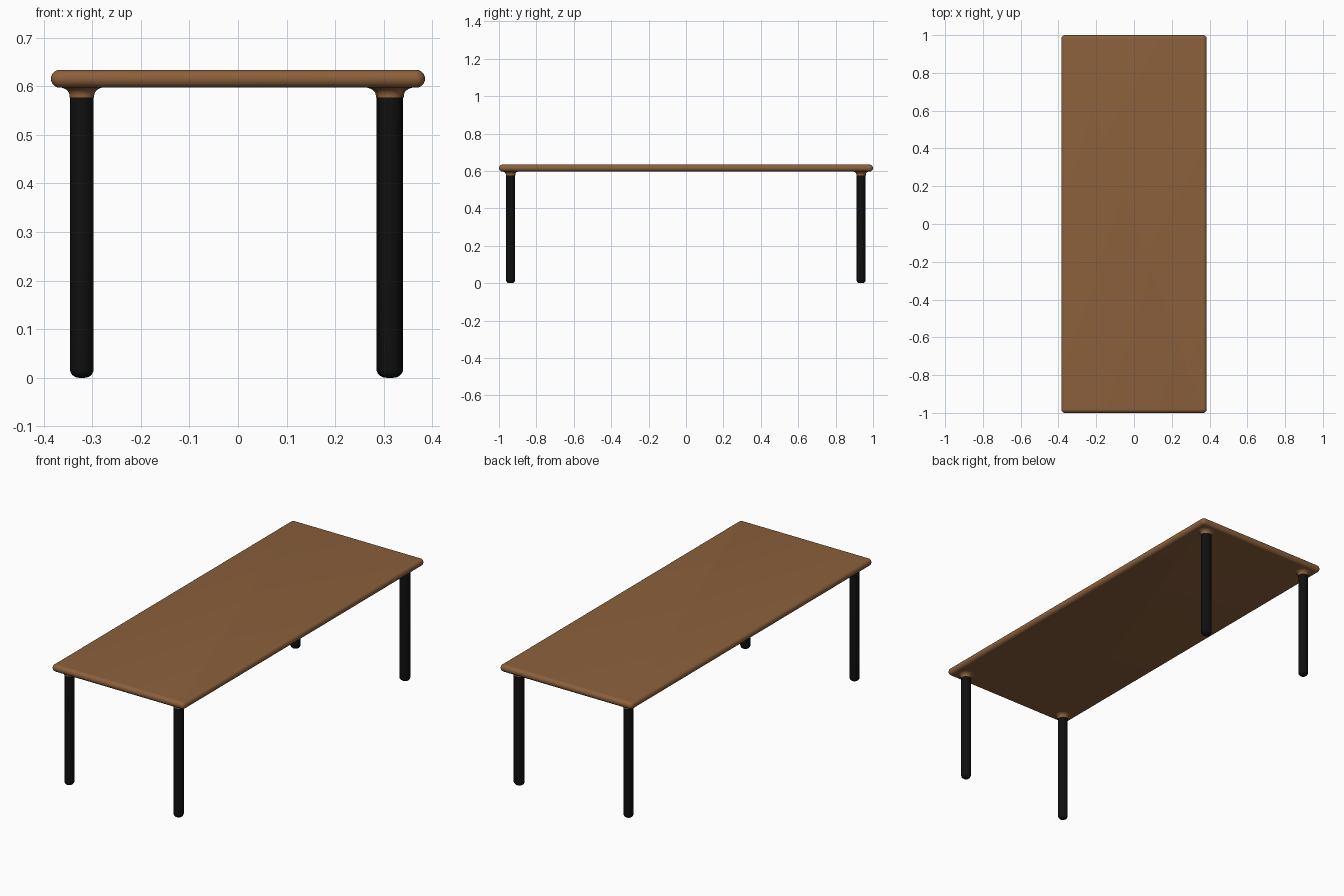
import bpy, bmesh, math
from mathutils import Vector

if "Cube" in bpy.data.objects:
    bpy.data.objects.remove(bpy.data.objects["Cube"])


def material(name, rgb):
    m = bpy.data.materials.new(name)
    m.diffuse_color = (*rgb, 1)
    m.use_nodes = True
    m.node_tree.nodes["Principled BSDF"].inputs["Base Color"].default_value = m.diffuse_color
    return m


wood = material("warm brown wood", (0.26, 0.117, 0.045))
black = material("black leg", (0.005, 0.005, 0.005))

TOP_Z, UNDER_Z = 0.634, 0.597


def finish(bm, name, mat, angle=40):
    bmesh.ops.recalc_face_normals(bm, faces=bm.faces)
    me = bpy.data.meshes.new(name)
    bm.to_mesh(me)
    bm.free()
    ob = bpy.data.objects.new(name, me)
    bpy.context.collection.objects.link(ob)
    me.materials.append(mat)
    bpy.ops.object.select_all(action='DESELECT')
    ob.select_set(True)
    bpy.context.view_layer.objects.active = ob
    bpy.ops.object.shade_smooth_by_angle(angle=math.radians(angle))
    return ob


def lathe(name, mat, profile, loc, scale_x=1.0, caps=True, sides=32):
    """Stack of rings (radius, z), skinned with quads."""
    bm = bmesh.new()
    rings = []
    for r, z in profile:
        rings.append([bm.verts.new((loc[0] + r * scale_x * math.cos(2 * math.pi * i / sides),
                                    loc[1] + r * math.sin(2 * math.pi * i / sides), z))
                      for i in range(sides)])
    for a, b in zip(rings, rings[1:]):
        for i in range(sides):
            j = (i + 1) % sides
            bm.faces.new((a[i], a[j], b[j], b[i]))
    if caps:
        bm.faces.new(rings[0][::-1])
        bm.faces.new(rings[-1])
    return finish(bm, name, mat)


def table_top():
    """Rounded-rectangle slab with a full bullnose edge."""
    hx, hy, corner = 0.385, 1.0, 0.02
    half = (TOP_Z - UNDER_Z) / 2
    mid = (TOP_Z + UNDER_Z) / 2
    bm = bmesh.new()
    rings = []
    for k in range(13):
        t = -math.pi / 2 + math.pi * k / 12
        inset = half * (1 - math.cos(t))
        r = corner - inset
        ring = []
        for q, (sx, sy) in enumerate([(1, 1), (-1, 1), (-1, -1), (1, -1)]):
            for i in range(7):
                a = math.pi / 2 * (q + i / 6)
                ring.append(bm.verts.new((sx * (hx - corner) + r * math.cos(a),
                                          sy * (hy - corner) + r * math.sin(a),
                                          mid + half * math.sin(t))))
        rings.append(ring)
    n = len(rings[0])
    for a, b in zip(rings, rings[1:]):
        for i in range(n):
            j = (i + 1) % n
            bm.faces.new((a[i], a[j], b[j], b[i]))
    bm.faces.new(rings[0][::-1])
    bm.faces.new(rings[-1])
    return finish(bm, "table_top", wood)


table_top()

# Legs: round posts with a softly rounded foot
R, FOOT = 0.0243, 0.018
leg_profile = [(R - FOOT + FOOT * math.sin(a), FOOT - FOOT * math.cos(a))
               for a in (math.pi / 2 * i / 6 for i in range(7))] + [(R, 0.598)]

# Collars: concave flare blending the leg into the underside
collar_profile = [(0.0255, 0.577)] + [
    (0.0255 + 0.0225 * (1 - math.cos(a)), 0.581 + 0.017 * math.sin(a))
    for a in (math.pi / 2 * i / 8 for i in range(9))]

# The back right leg is slightly wider than the others
spots = {"front_left": (-0.3215, -0.938, 1.0), "front_right": (0.3125, -0.938, 1.0),
         "back_left": (-0.3215, 0.936, 1.0), "back_right": (0.3125, 0.936, 1.13)}
for name, (x, y, sx) in spots.items():
    lathe(name + "_leg", black, leg_profile, (x, y), sx)
    lathe(name + "_collar", wood, collar_profile, (x, y), sx, caps=False)
